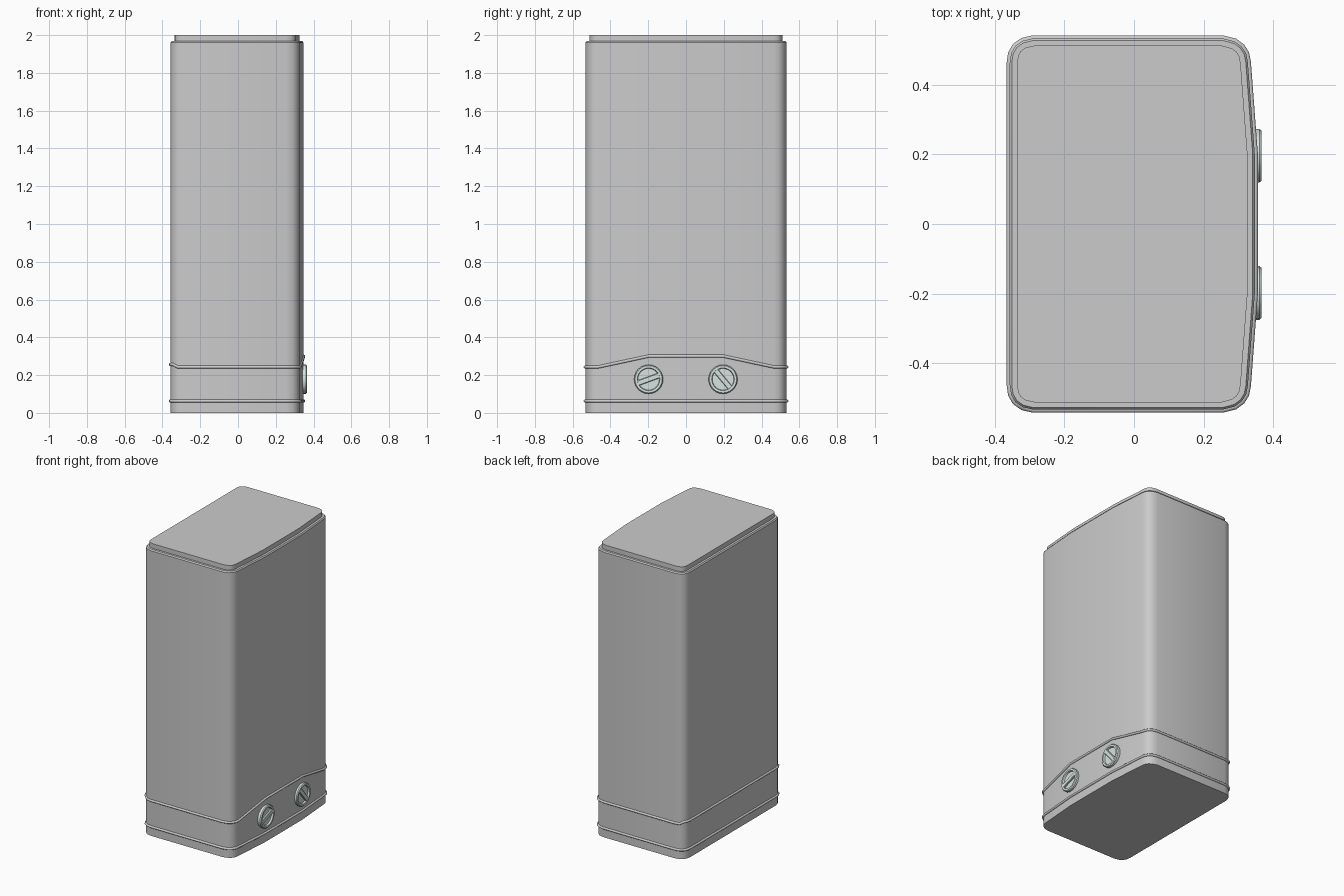
import bpy, bmesh, math
from mathutils import Vector

if "Cube" in bpy.data.objects:
    bpy.data.objects.remove(bpy.data.objects["Cube"])

# Half footprint (y >= 0), from the bowed front panel round to the flat back
HALF = [(.347, .2), (.327, .465), (.322, .49), (.31, .509), (.29, .524), (.255, .533),
        (-.29, .533), (-.32, .526), (-.341, .511), (-.353, .49), (-.357, .462)]
OUTLINE = [Vector(p) for p in HALF] + [Vector((x, -y)) for x, y in reversed(HALF)]


def offset(points, d):
    """Mitred inward offset of a counter-clockwise outline."""
    result = []
    for i, p in enumerate(points):
        a = (p - points[i - 1]).normalized()
        b = (points[(i + 1) % len(points)] - p).normalized()
        na, nb = Vector((-a.y, a.x)), Vector((-b.y, b.x))
        result.append(p + (na + nb) * d / (1 + na.dot(nb)))
    return result


def loft(name, rings, caps=True, closed=False, angle=30, mat=None):
    """Skin a list of equal-length closed loops."""
    bm = bmesh.new()
    loops = [[bm.verts.new(co) for co in ring] for ring in rings]
    pairs = list(zip(loops, loops[1:]))
    if closed:
        pairs.append((loops[-1], loops[0]))
    for a, b in pairs:
        for i in range(len(a)):
            j = (i + 1) % len(a)
            bm.faces.new((a[i], a[j], b[j], b[i]))
    if caps and not closed:
        bm.faces.new(loops[0][::-1])
        bm.faces.new(loops[-1])
    bmesh.ops.recalc_face_normals(bm, faces=bm.faces)
    me = bpy.data.meshes.new(name)
    bm.to_mesh(me)
    bm.free()
    ob = bpy.data.objects.new(name, me)
    bpy.context.collection.objects.link(ob)
    if mat:
        me.materials.append(mat)
    bpy.ops.object.select_all(action='DESELECT')
    ob.select_set(True)
    bpy.context.view_layer.objects.active = ob
    bpy.ops.object.shade_smooth_by_angle(angle=math.radians(angle))
    return ob


def slab(name, profile):
    return loft(name, [[(p.x, p.y, z) for p in offset(OUTLINE, d)] for d, z in profile])


# Cabinet and stepped lid
slab("cabinet", [(0, 0), (0, 1.96), (.006, 1.968), (.03, 1.968)])
slab("lid", [(.021, 1.95), (.021, 2)])


# Trim bands wrapped around the footprint
def band(name, height):
    rings = []
    for k in range(8):
        t = math.tau * (k + .5) / 8
        rings.append([(p.x, p.y, height(q) + .0085 * math.sin(t))
                      for p, q in zip(offset(OUTLINE, -.0095 * math.cos(t)), OUTLINE)])
    loft(name, rings, closed=True, angle=50)


def raised(p):
    if p.x > .34:
        return .3
    return .256 if p.x < -.34 else .243


band("lower_trim_band", lambda p: .063)
band("upper_trim_band", raised)

# Two round knobs on the +x panel, each a recessed dial with a grip bar
knob_mat = bpy.data.materials.new("knob_finish")
knob_mat.diffuse_color = (.68, .77, .74, 1)
knob_mat.use_nodes = True
knob_mat.node_tree.nodes["Principled BSDF"].inputs["Base Color"].default_value = knob_mat.diffuse_color
DIAL = [(.077, .33), (.077, .36), (.072, .366), (.06, .366), (.057, .354)]


def knob(name, y, z, degrees):
    n = 24
    loft(name + "_dial", [[(x, y + r * math.cos(math.tau * i / n), z + r * math.sin(math.tau * i / n))
                           for i in range(n)] for r, x in DIAL], mat=knob_mat)
    c, s = math.cos(math.radians(degrees)), math.sin(math.radians(degrees))
    rings = []
    for x, w in ((.35, .014), (.363, .014), (.366, .011)):
        corners = ((-.059, -w), (.059, -w), (.059, w), (-.059, w))
        rings.append([(x, y + u * c - v * s, z + u * s + v * c) for u, v in corners])
    loft(name + "_grip", rings, mat=knob_mat)


knob("left_knob", -.198, .178, 20)
knob("right_knob", .196, .178, -50)
